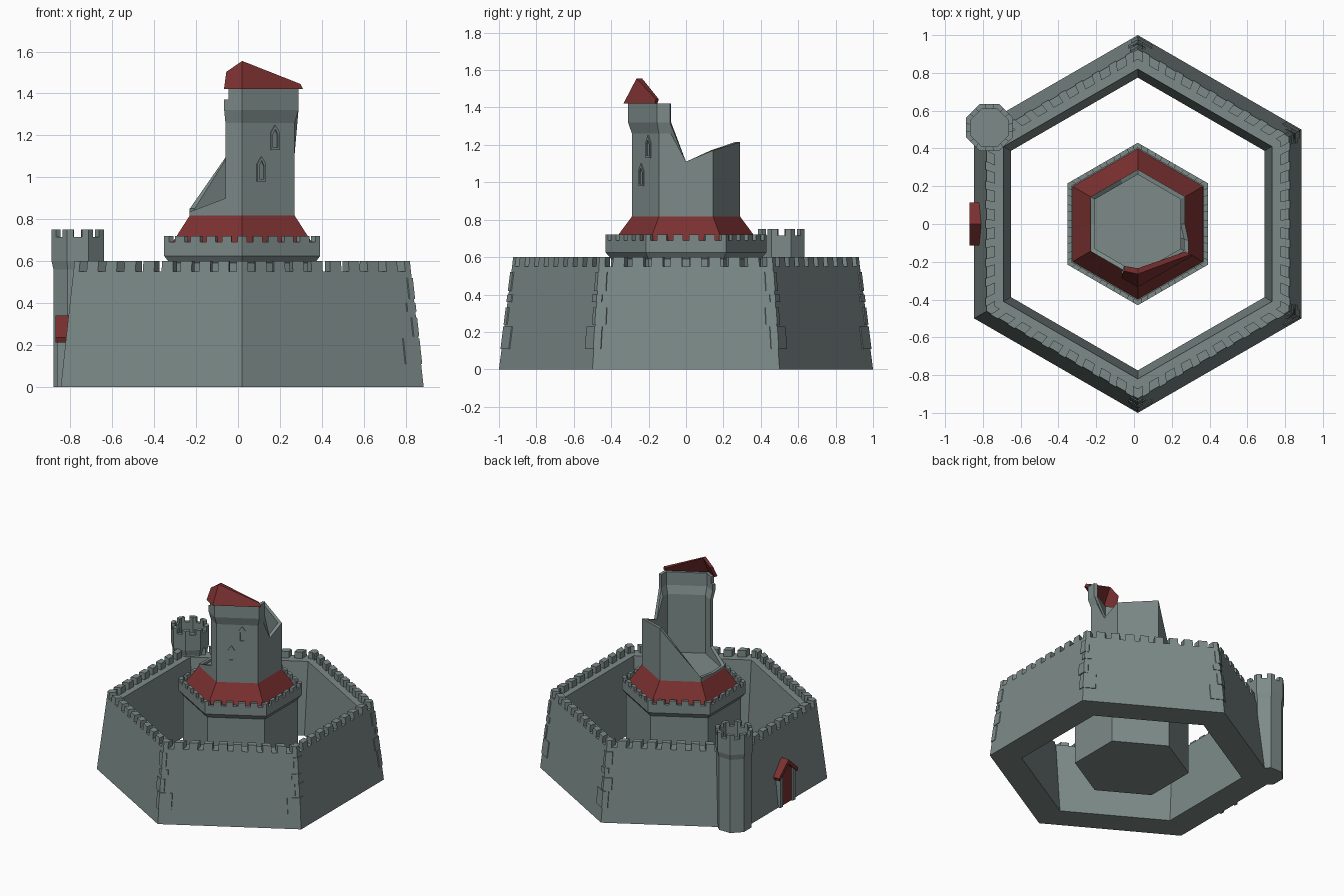
import bpy, bmesh, math
from mathutils import Vector

if "Cube" in bpy.data.objects:
    bpy.data.objects.remove(bpy.data.objects["Cube"])


def material(name, col):
    m = bpy.data.materials.new(name)
    m.diffuse_color = (*col, 1)
    m.use_nodes = True
    m.node_tree.nodes["Principled BSDF"].inputs["Base Color"].default_value = m.diffuse_color
    return m


STONE = material("grey_stone", (0.205, 0.26, 0.25))
RED = material("red_tile", (0.2, 0.03, 0.03))
HEX = (0.02, 0.0, 6, -90)          # centre x, y, sides, start angle
OCT = (-0.765, 0.51, 8, 22.5)


def finish(bm, name, mat):
    bmesh.ops.remove_doubles(bm, verts=bm.verts, dist=0.0004)
    bmesh.ops.dissolve_degenerate(bm, edges=bm.edges, dist=0.0004)
    bmesh.ops.recalc_face_normals(bm, faces=bm.faces)
    me = bpy.data.meshes.new(name)
    bm.to_mesh(me)
    bm.free()
    me.materials.append(mat)
    ob = bpy.data.objects.new(name, me)
    bpy.context.collection.objects.link(ob)
    return ob


def pt(plan, s, r, z):
    """Point on a regular polygon; s counts sides along the perimeter."""
    cx, cy, n, a0 = plan
    k = math.floor(s + 1e-6)
    f = s - k
    a, b = (math.radians(a0 + 360 / n * j) for j in (k, k + 1))
    return Vector((cx + r * ((1 - f) * math.cos(a) + f * math.cos(b)),
                   cy + r * ((1 - f) * math.sin(a) + f * math.sin(b)), z))


def face(bm, pts):
    keep = []
    for p in pts:
        if all((p - q).length > 1e-5 for q in keep):
            keep.append(p)
    if len(keep) > 2:
        bm.faces.new([bm.verts.new(p) for p in keep])


def lathe(name, plan, profile, mat, closed=False):
    bm = bmesh.new()
    pairs = list(zip(profile, profile[1:]))
    if closed:
        pairs.append((profile[-1], profile[0]))
    for k in range(plan[2]):
        for (r0, z0), (r1, z1) in pairs:
            face(bm, [pt(plan, k, r0, z0), pt(plan, k + 1, r0, z0),
                      pt(plan, k + 1, r1, z1), pt(plan, k, r1, z1)])
    return finish(bm, name, mat)


def prism(bm, low, high):
    face(bm, low)
    face(bm, high)
    for i in range(len(low)):
        j = (i + 1) % len(low)
        face(bm, [low[i], low[j], high[j], high[i]])


def block(bm, plan, s0, s1, bottom, top):
    """Stone following the perimeter; bottom and top are (r_in, r_out, z)."""
    ss = [s0] + [k for k in range(-1, 9) if s0 + .001 < k < s1 - .001] + [s1]
    rings = [[pt(plan, s, ro, z) for s in ss] + [pt(plan, s, ri, z) for s in ss[::-1]]
             for ri, ro, z in (bottom, top)]
    prism(bm, *rings)


def merlons(name, plan, per_side, fill, bottom, top, skip=lambda s: False):
    bm = bmesh.new()
    for i in range(plan[2] * per_side):
        s = i / per_side
        if not skip(s):
            block(bm, plan, s - fill / 2 / per_side, s + fill / 2 / per_side, bottom, top)
    return finish(bm, name, STONE)


def broken_wall(name, plan, heights, levels, thick, mat):
    """Wall shell whose top follows (s, z) heights; levels give (z, radius)."""
    bm = bmesh.new()

    def rad(z):
        for (z0, r0), (z1, r1) in zip(levels, levels[1:]):
            if z <= z1 + 1e-6:
                return r0 + (r1 - r0) * (z - z0) / (z1 - z0)
        return levels[-1][1]

    def p(s, z, d=0):
        return pt(plan, s, rad(z) - d, z)

    base = levels[0][0]
    for (s0, h0), (s1, h1) in zip(heights, heights[1:]):
        for (a, _), (b, _) in zip(levels, levels[1:]):
            if s1 - s0 < 1e-6:      # exposed broken end
                lo, hi = sorted((h0, h1))
                a2, b2 = max(a, lo), min(b, hi)
                if b2 > a2:
                    face(bm, [p(s0, a2), p(s0, b2), p(s0, b2, thick), p(s0, a2, thick)])
            else:
                for d in (0, thick):
                    face(bm, [p(s0, min(a, h0), d), p(s1, min(a, h1), d),
                              p(s1, min(b, h1), d), p(s0, min(b, h0), d)])
        if s1 - s0 > 1e-6:
            face(bm, [p(s0, h0), p(s1, h1), p(s1, h1, thick), p(s0, h0, thick)])
            face(bm, [p(s0, base), p(s1, base), p(s1, base, thick), p(s0, base, thick)])
    return finish(bm, name, mat)


# Curtain wall with battlements, open in the middle
lathe("curtain_wall", HEX, [(1, 0), (0.93, 0.55), (0.82, 0.55), (0.775, 0)], STONE, True)
merlons("curtain_merlons", HEX, 9, 0.6, (0.872, 0.93, 0.55), (0.872, 0.924, 0.6),
        lambda s: abs(s - 4) < 0.08)

# Quoin stones on the corners: z range and reach along both sides
bm = bmesh.new()
for k in (0, 1, 2, 3):
    for z0, z1, a, b in ((0.11, 0.23, 0.09, 0.04), (0.24, 0.33, 0.03, 0.06),
                         (0.36, 0.40, 0.05, 0.03), (0.42, 0.52, 0.03, 0.05)):
        if k % 2 == 0:
            a, b = b, a
        r0, r1 = (1.006 - 0.127 * z for z in (z0, z1))
        block(bm, HEX, k - a, k + b, (r0 - 0.02, r0, z0), (r1 - 0.02, r1, z1))
finish(bm, "corner_quoins", STONE)

# Corner turret
lathe("turret", OCT, [(0, 0), (0.125, 0), (0.125, 0.56), (0.135, 0.6), (0.135, 0.715),
                      (0.108, 0.715), (0.108, 0.63), (0, 0.63)], STONE)
merlons("turret_merlons", OCT, 1, 0.6, (0.108, 0.135, 0.715), (0.108, 0.135, 0.75))

# Keep base, parapet and red skirt roof
lathe("keep_base", HEX, [(0, 0), (0.4, 0), (0.4, 0.59), (0.43, 0.625), (0.43, 0.69),
                         (0.403, 0.69), (0.403, 0.67), (0, 0.67)], STONE)
merlons("keep_merlons", HEX, 5, 0.6, (0.403, 0.43, 0.69), (0.403, 0.43, 0.72))
lathe("skirt_roof", HEX, [(0.398, 0.67), (0.287, 0.82), (0.262, 0.82)], RED)
lathe("tower_floor", HEX, [(0.265, 0.815), (0, 0.815)], STONE)

# Ruined tower and the remaining piece of its roof
broken_wall("ruined_tower", HEX,
            [(0, 1.42), (1, 1.42), (1.27, 1.42), (1.2, 1.32), (1.5, 1.11), (2, 1.17),
             (3, 1.215), (3.36, 1.08), (4, 0.85), (4.5, 0.83), (5, 0.835), (5.68, 0.9),
             (5.68, 1.37), (5.76, 1.37), (5.76, 1.42), (6, 1.42)][:2] +
            [(1.22, 1.42), (1.22, 1.32), (1.5, 1.11), (2, 1.17), (3, 1.215), (3.36, 1.08),
             (4, 0.85), (4.5, 0.83), (5, 0.835), (5.68, 0.9), (5.68, 1.37), (5.76, 1.37),
             (5.76, 1.42), (6, 1.42)],
            [(0.8, 0.289), (1.26, 0.289), (1.32, 0.31), (1.42, 0.31)], 0.027, STONE)
broken_wall("roof_remnant", HEX,
            [(5.7, 1.42), (5.7, 1.503), (6, 1.555), (7, 1.445), (7, 1.42)],
            [(1.42, 0.335), (1.56, 0.262)], 0.03, RED)

# Pointed window surrounds on the front right face
bm = bmesh.new()
n = Vector((0.5, -math.sqrt(0.75), 0))
t = Vector((math.sqrt(0.75), 0.5, 0))


def arch(w, z0, z1):
    zs = z1 - (z1 - z0) * 0.3
    return [(-w, z0), (w, z0), (w, zs), (0, z1), (-w, zs)]


for s, z in ((0.36, 0.98), (0.62, 1.13)):
    c = pt(HEX, s, 0.289, 0)
    outer, inner = arch(0.024, z, z + 0.12), arch(0.013, z + 0.012, z + 0.1)
    for i in range(5):
        j = (i + 1) % 5
        quad = [outer[i], outer[j], inner[j], inner[i]]
        low = [c + t * u + Vector((0, 0, v)) for u, v in quad]
        prism(bm, [q - n * 0.002 for q in low], [q + n * 0.007 for q in low])
finish(bm, "window_surrounds", STONE)


# Gatehouse on the left: gable roof, posts, door
def slab(bm, yz, x0, x1):
    prism(bm, [Vector((x0, y, z)) for y, z in yz], [Vector((x1, y, z)) for y, z in yz])


bm = bmesh.new()
for m in (-1, 1):
    slab(bm, [(0, 0.34), (m * 0.115, 0.235), (m * 0.105, 0.212), (0, 0.305)], -0.87, -0.795)
finish(bm, "gate_roof", RED)
bm = bmesh.new()
for m in (-1, 1):
    slab(bm, [(m * 0.06, 0), (m * 0.09, 0), (m * 0.09, 0.23), (m * 0.06, 0.255)], -0.864, -0.8)
finish(bm, "gate_posts", STONE)
bm = bmesh.new()
slab(bm, [(-0.06, 0), (0.06, 0), (0.06, 0.253), (0, 0.306), (-0.06, 0.253)], -0.851, -0.8)
finish(bm, "gate_door", RED)
